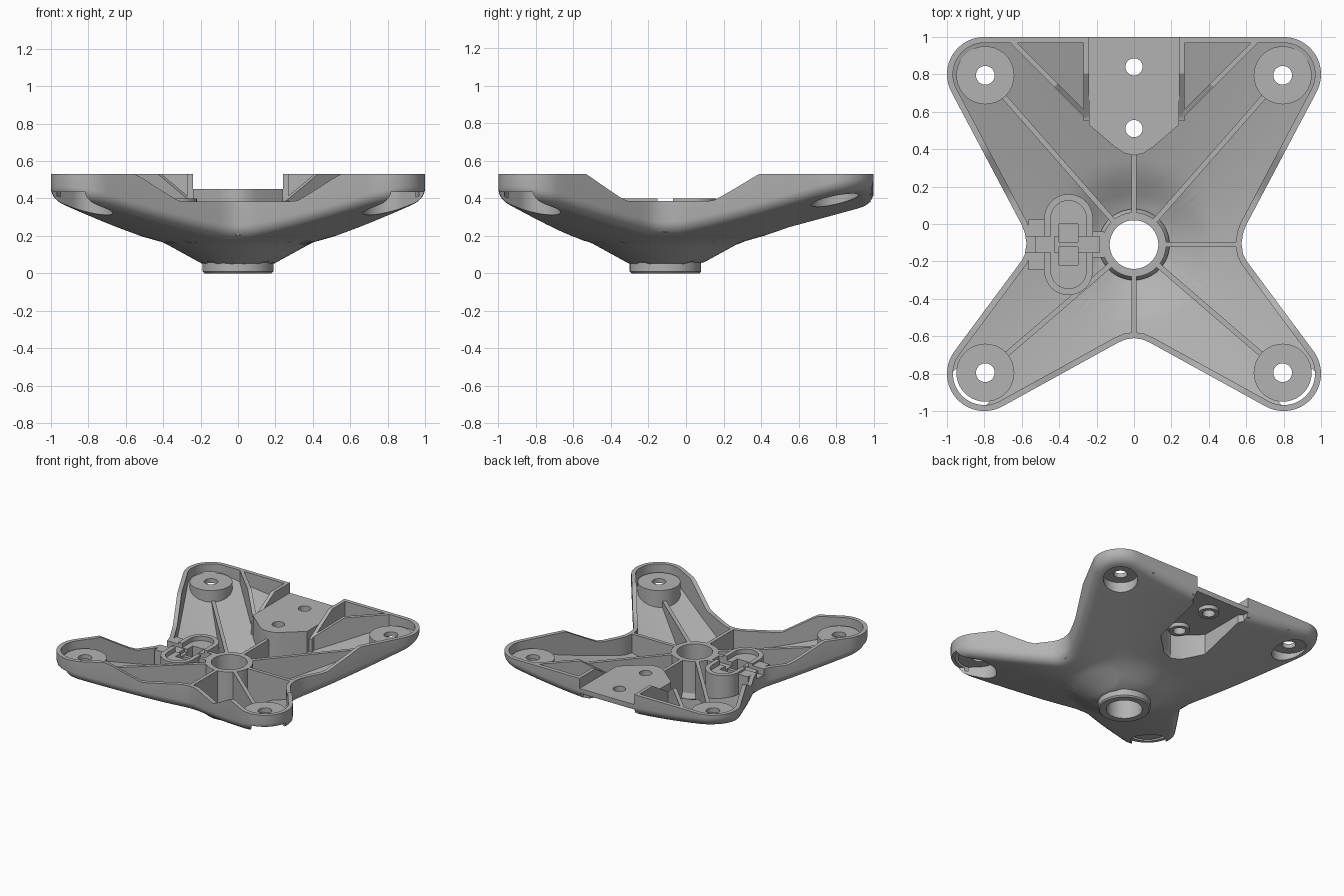
import bpy, bmesh, math
from mathutils import Vector

cube = bpy.data.objects.get("Cube")
if cube:
    bpy.data.objects.remove(cube, do_unlink=True)

grey = bpy.data.materials.new("cast grey")
grey.use_nodes = True
GREY = (0.45, 0.45, 0.45, 1)
grey.diffuse_color = GREY
grey.node_tree.nodes["Principled BSDF"].inputs["Base Color"].default_value = GREY

HUB = Vector((0, -0.11))
CORNER, CORNER_R = 0.8, 0.2
RIB_TOP = 0.385
cutters = []


def radius(p):
    return (Vector((p[0], p[1])) - HUB).length


def under(p):
    """Height of the dished underside."""
    r = radius(p)
    if r < 0.4:
        return 0.05 + max(0, r - 0.19) * 0.55
    return 0.165 + (r - 0.4) * 0.28


def inside(p):
    return under(p) + 0.012


def rim(p):
    """Height of the rim, dipping towards the hub."""
    return min(0.53, max(RIB_TOP, 0.39 + (radius(p) - 0.73) * 0.64))


def finish(bm, name):
    bmesh.ops.recalc_face_normals(bm, faces=bm.faces)
    mesh = bpy.data.meshes.new(name)
    bm.to_mesh(mesh)
    bm.free()
    ob = bpy.data.objects.new(name, mesh)
    mesh.materials.append(grey)
    bpy.context.collection.objects.link(ob)
    return ob


def loft(name, rings, closed=False):
    """Skin a stack of equal point loops; closed joins the last to the first."""
    bm = bmesh.new()
    loops = [[bm.verts.new(p) for p in ring] for ring in rings]
    pairs = list(zip(loops, loops[1:]))
    if closed:
        pairs.append((loops[-1], loops[0]))
    for a, b in pairs:
        for i in range(len(a)):
            j = (i + 1) % len(a)
            bm.faces.new((a[i], a[j], b[j], b[i]))
    if not closed:
        bm.faces.new(loops[0])
        bm.faces.new(loops[-1])
    return finish(bm, name)


def prism(name, pts, bottom, top):
    low = bottom if callable(bottom) else lambda p: bottom
    return loft(name, [[(p[0], p[1], low(p)) for p in pts],
                       [(p[0], p[1], top) for p in pts]])


def arc(c, r, a0, a1, n):
    angles = [math.radians(a0 + (a1 - a0) * i / n) for i in range(n + 1)]
    return [(c[0] + r * math.cos(a), c[1] + r * math.sin(a)) for a in angles]


def circle(c, r, n=40):
    return arc(c, r, 0, 360, n)[:-1]


def rect(x0, x1, y0, y1):
    return [(x0, y0), (x1, y0), (x1, y1), (x0, y1)]


def rib(name, a, b, top, width=0.028):
    """Thin upright wall that stands on the floor from a to b."""
    a, b = Vector(a), Vector(b)
    side = (b - a).orthogonal().normalized() * width / 2
    rings = []
    for i in range(25):
        m = a.lerp(b, i / 24)
        lo, hi = inside(m), max(top(m), inside(m) + 0.01)
        l, r = m + side, m - side
        rings.append([(*l, lo), (*r, lo), (*r, hi), (*l, hi)])
    return loft(name, rings)


def cutter(name, pts, z0, z1):
    ob = prism(name, pts, z0, z1)
    ob.hide_render = True
    cutters.append(ob)
    return ob


def cut(ob, *tools):
    bpy.context.view_layer.objects.active = ob
    for tool in tools:
        mod = ob.modifiers.new("cut", 'BOOLEAN')
        mod.operation, mod.solver, mod.object = 'DIFFERENCE', 'EXACT', tool
        bpy.ops.object.modifier_apply(modifier=mod.name)


# Four-armed outline, right half then mirrored
half = [(0, 1)]
half += arc((CORNER, CORNER), CORNER_R, 90, -28, 18)
half += [(0.6, -0.005), (0.583, -0.05), (0.575, -0.105), (0.583, -0.16), (0.6, -0.195)]
half += arc((CORNER, -CORNER), CORNER_R, 36, -119, 22)
half += [(0.09, -0.637), (0.045, -0.617), (0, -0.61)]
path = half + [(-x, y) for x, y in half[-2:0:-1]]
outline = []
for i, p in enumerate(path):
    a, b = Vector(p), Vector(path[(i + 1) % len(path)])
    n = max(1, round((b - a).length / 0.045))
    outline += [a.lerp(b, k / n) for k in range(n)]
inward = []
for i in range(len(outline)):
    t = outline[(i + 1) % len(outline)] - outline[i - 1]
    inward.append(Vector((t.y, -t.x)).normalized())


def inset(d):
    return [p + n * d for p, n in zip(outline, inward)]


def towards_hub(ring, k):
    return [p.lerp(HUB + (p - HUB).normalized() * 0.15, k) for p in ring]


# Dished tray: floor, rounded lower edge, rim and inner wall
FILLET, WALL, STEPS = 0.06, 0.032, 16
rings = []
for i in range(STEPS, 0, -1):
    rings.append([(*p, under(p)) for p in towards_hub(inset(FILLET), i / STEPS)])
for i in range(7):
    a = math.radians(90 - 15 * i)
    rings.append([(*p, under(p) + FILLET * (1 - math.sin(a)))
                  for p in inset(FILLET * (1 - math.cos(a)))])
rings.append([(*p, rim(p)) for p in outline])
rings.append([(*q, rim(p)) for p, q in zip(outline, inset(WALL))])
for i in range(STEPS + 1):
    rings.append([(*p, under(p) + 0.03) for p in towards_hub(inset(WALL), i / STEPS)])
tray = loft("tray", rings, closed=True)

# Hub tube with a chamfered lower collar
profile = [(0.13, 0.0), (0.18, 0.0), (0.19, 0.01), (0.19, 0.1), (0.172, 0.13),
           (0.172, RIB_TOP), (0.13, RIB_TOP)]
loft("hub", [[(x, y, z) for x, y in circle(HUB, r, 64)] for r, z in profile], closed=True)

# Straight and diagonal ribs
flat = lambda p: RIB_TOP
rib("right_rib", (-0.555, HUB.y), (-0.16, HUB.y), lambda p: 0.33)
rib("left_rib", (0.16, HUB.y), (0.555, HUB.y), flat)
rib("front_rib", (0, -0.27), (0, -0.595), flat)
rib("back_rib", (0, 0.05), (0, 0.38), flat)

# Screw corners: boss, pocket below and hole through
for sx, side in ((1, "left"), (-1, "right")):
    for sy, end in ((1, "back"), (-1, "front")):
        label = end + "_" + side
        c = Vector((sx * 0.795, sy * 0.795))
        d = (c - HUB).normalized()
        rib(label + "_arm_rib", HUB + d * 0.16, c - d * 0.13, flat)
        boss = prism(label + "_boss", circle(c, 0.155), inside, 0.47)
        pocket_shape = circle(c, 0.125)
        if sy < 0:
            facing = math.degrees(math.atan2(sy, sx))
            pocket_shape = arc(c, 0.125, facing + 90, facing + 270, 24)
            out = Vector((sx, sy)) * 0.25
            pocket_shape += [Vector(pocket_shape[-1]) + out, Vector(pocket_shape[0]) + out]
        pocket = cutter("pocket_cutter", pocket_shape, -0.1, 0.435)
        hole = cutter("screw_hole_cutter", circle(c, 0.05, 28), -0.1, 0.9)
        cut(tray, pocket, hole)
        cut(boss, pocket, hole)
    # Walls beside the mounting plate and the triangular brace
    rib(side + "_plate_wall", (sx * 0.255, 0.55), (sx * 0.255, 0.985), rim)
    rib(side + "_brace", (sx * 0.25, 0.575), (sx * 0.65, 0.975), rim)

# Mounting plate at the back, hollow underneath
front_edge = [(-0.24, 0.53), (-0.1, 0.41), (-0.05, 0.378), (0, 0.367),
              (0.05, 0.378), (0.1, 0.41), (0.24, 0.53)]
plate = prism("mounting_plate", front_edge + [(0.24, 0.998), (-0.24, 0.998)], inside, 0.45)
hollow = cutter("hollow_cutter", [(-0.21, 0.55), (-0.08, 0.435), (0, 0.41), (0.08, 0.435),
                                  (0.21, 0.55), (0.21, 0.92), (0.241, 0.95), (0.241, 1.1),
                                  (-0.241, 1.1), (-0.241, 0.95), (-0.21, 0.92)], -0.1, 0.41)
gap = cutter("rim_gap_cutter", rect(-0.24, 0.24, 0.9, 1.1), 0.449, 0.9)
cut(tray, hollow, gap)
cut(plate, hollow)
for y, end in ((0.51, "front"), (0.84, "back")):
    hole = cutter("plate_hole_cutter", circle((0, y), 0.046, 28), -0.1, 0.9)
    collar = prism(end + "_plate_collar", circle((0, y), 0.075), 0.38, 0.44)
    cut(plate, hole)
    cut(collar, hole)

# Oval clip on the right, crossed by a groove
CLIP_X, CLIP_Y = -0.35, -0.11


def stadium(r):
    return (arc((CLIP_X, CLIP_Y + 0.14), r, 0, 180, 20)
            + arc((CLIP_X, CLIP_Y - 0.14), r, 180, 360, 20))


clip = prism("oval_clip", stadium(0.13), inside, 0.4)
block = prism("clip_block", rect(-0.565, -0.47, -0.245, 0.025), inside, RIB_TOP)
bridge = prism("clip_bridge", rect(-0.235, -0.16, -0.18, -0.04), inside, RIB_TOP)
recess = cutter("recess_cutter", stadium(0.095), 0.365, 0.9)
groove = cutter("groove_cutter", rect(-0.7, -0.185, -0.152, -0.068), 0.335, 0.9)
slot = cutter("slot_cutter", rect(-0.4, -0.3, -0.22, 0.0), 0.28, 0.9)
cut(clip, recess, groove, slot)
for ob in (tray, block, bridge):
    cut(ob, groove)
prism("clip_tongue", rect(-0.53, -0.425, -0.152, -0.068), 0.3, 0.36)

# Remove helpers, then smooth the curved faces
for ob in cutters:
    bpy.data.objects.remove(ob, do_unlink=True)
bpy.ops.object.select_all(action='DESELECT')
for ob in bpy.context.scene.objects:
    if ob.type == 'MESH':
        ob.select_set(True)
        bpy.context.view_layer.objects.active = ob
bpy.ops.object.shade_smooth_by_angle(angle=math.radians(30))
